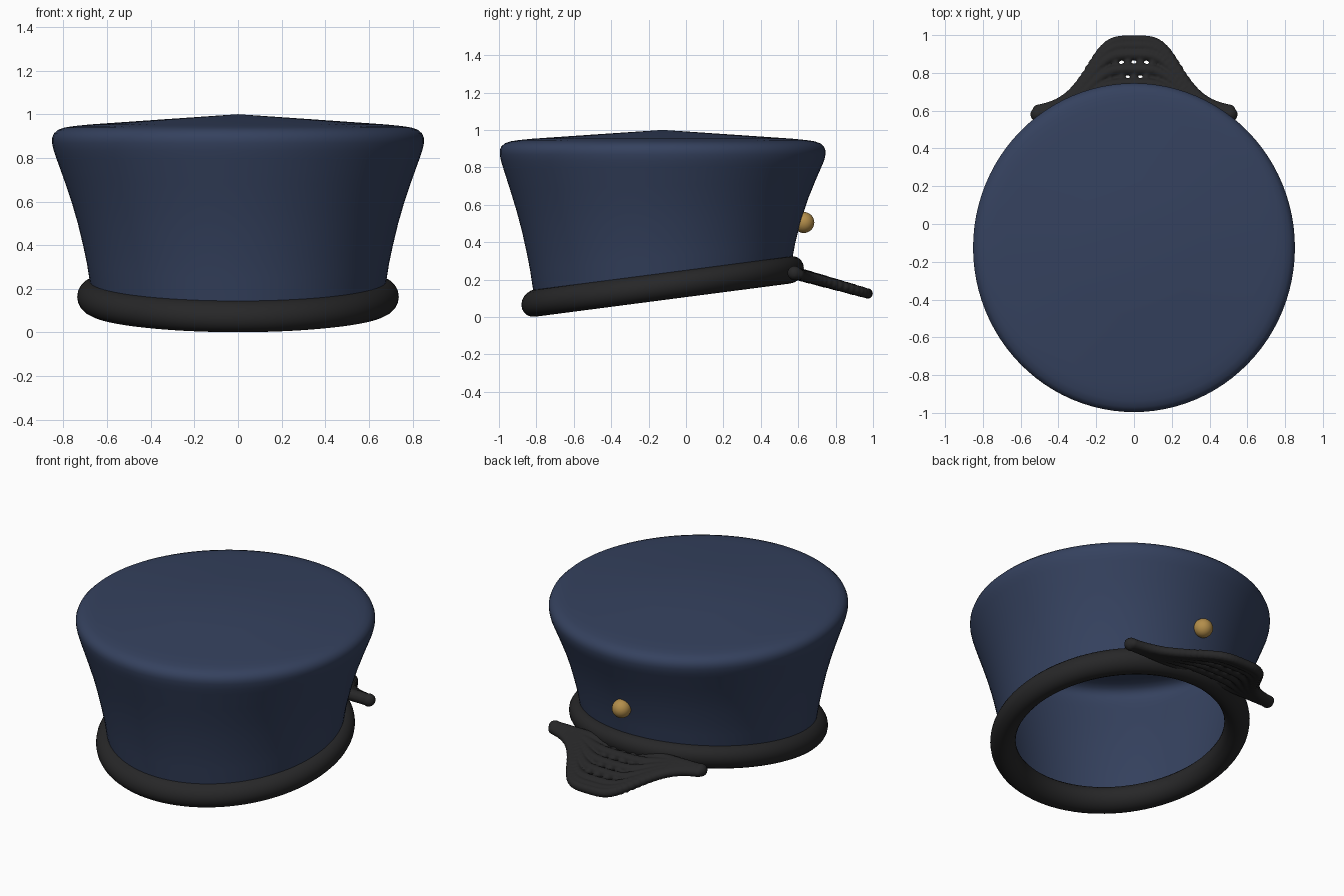
import bpy, bmesh
from math import sin, cos, pi
from mathutils import Vector, Matrix

if "Cube" in bpy.data.objects:
    bpy.data.objects.remove(bpy.data.objects["Cube"])

SEG = 96
CY = -0.125          # centre of the head opening in y
TILT = 0.13          # slope of the band plane, rising towards the peak


def material(name, rgb):
    m = bpy.data.materials.new(name)
    m.diffuse_color = (*rgb, 1)
    m.use_nodes = True
    m.node_tree.nodes["Principled BSDF"].inputs["Base Color"].default_value = m.diffuse_color
    return m


def finish(bm, name, mat):
    bmesh.ops.recalc_face_normals(bm, faces=bm.faces)
    me = bpy.data.meshes.new(name)
    bm.to_mesh(me)
    bm.free()
    me.materials.append(mat)
    me.shade_smooth()
    ob = bpy.data.objects.new(name, me)
    bpy.context.collection.objects.link(ob)
    return ob


def bridge(bm, a, b):
    n = len(a)
    for i in range(n):
        j = (i + 1) % n
        bm.faces.new((a[i], a[j], b[j], b[i]))


navy = material("navy_cloth", (0.035, 0.053, 0.112))
black = material("black_leather", (0.02, 0.02, 0.021))
gold = material("brass", (0.45, 0.27, 0.07))

# Crown: flared open shell, tilted at the hem and level at the top
profile = [(0.665, 0.165), (0.68, 0.24), (0.693, 0.32), (0.71, 0.4), (0.734, 0.5),
           (0.763, 0.6), (0.797, 0.7), (0.833, 0.8), (0.845, 0.835), (0.852, 0.868),
           (0.852, 0.89), (0.844, 0.911), (0.826, 0.928), (0.795, 0.939),
           (0.75, 0.946), (0.68, 0.953), (0.35, 0.976)]
bm = bmesh.new()
rings = []
for r, z in profile:
    tilt = TILT * max(0, 1 - (z - 0.165) / 0.68)
    ring = []
    for i in range(SEG):
        a = 2 * pi * i / SEG
        y = 1.022 * r * sin(a)
        ring.append(bm.verts.new((r * cos(a), CY + y, z + tilt * y)))
    rings.append(ring)
for a, b in zip(rings, rings[1:]):
    bridge(bm, a, b)
apex = bm.verts.new((0, CY, 1.0))
for i in range(SEG):
    bm.faces.new((rings[-1][i], rings[-1][(i + 1) % SEG], apex))
finish(bm, "crown", navy)

# Band: padded roll around the tilted hem
bm = bmesh.new()
rings = []
for i in range(SEG):
    a = 2 * pi * i / SEG
    ring = []
    for k in range(20):
        t = 2 * pi * k / 20
        w = 0.073 * cos(t)
        y = (0.682 + w) * sin(a)
        ring.append(bm.verts.new(((0.664 + w) * cos(a), CY + y,
                                  0.163 + TILT * y + 0.073 * sin(t))))
    rings.append(ring)
for i in range(SEG):
    bridge(bm, rings[i], rings[(i + 1) % SEG])
finish(bm, "band", black)

# Peak: nested beaded strands sharing their ends, fused so slits stay near the middle
bm = bmesh.new()


def bead(x, y, r):
    z = 0.235 - 0.28 * (y - 0.58)
    bmesh.ops.create_icosphere(bm, subdivisions=2, radius=r,
                               matrix=Matrix.Translation((x, y, z)))


def bell(x):
    return 1 / (1 + (x / 0.26) ** 4)


reach = [0, 0.08, 0.16, 0.238, 0.315, 0.36, 0.392]
for k, d in enumerate(reach):
    r = 0.037 - 0.0014 * k
    for i in range(-26, 27):
        bead(i * 0.0195, 0.58 + d * bell(i * 0.0195), r)
# short ties between strands
for k in range(4):
    mid = 0.58 + (reach[k] + reach[k + 1]) / 2
    for i in range(-2, 3):
        bead((i + 0.5 * (k % 2)) * 0.066, mid, 0.02)
for s in (-1, 1):
    bead(s * 0.51, 0.58, 0.04)
peak = finish(bm, "peak", black)
fuse = peak.modifiers.new("fuse", 'REMESH')
fuse.mode = 'VOXEL'
fuse.voxel_size = 0.008
fuse.use_smooth_shade = True

# Button on the front of the crown, above the peak
bm = bmesh.new()
bmesh.ops.create_uvsphere(bm, u_segments=32, v_segments=16, radius=0.056,
                          matrix=Matrix.Translation((0.01, 0.63, 0.505)))
finish(bm, "button", gold)
